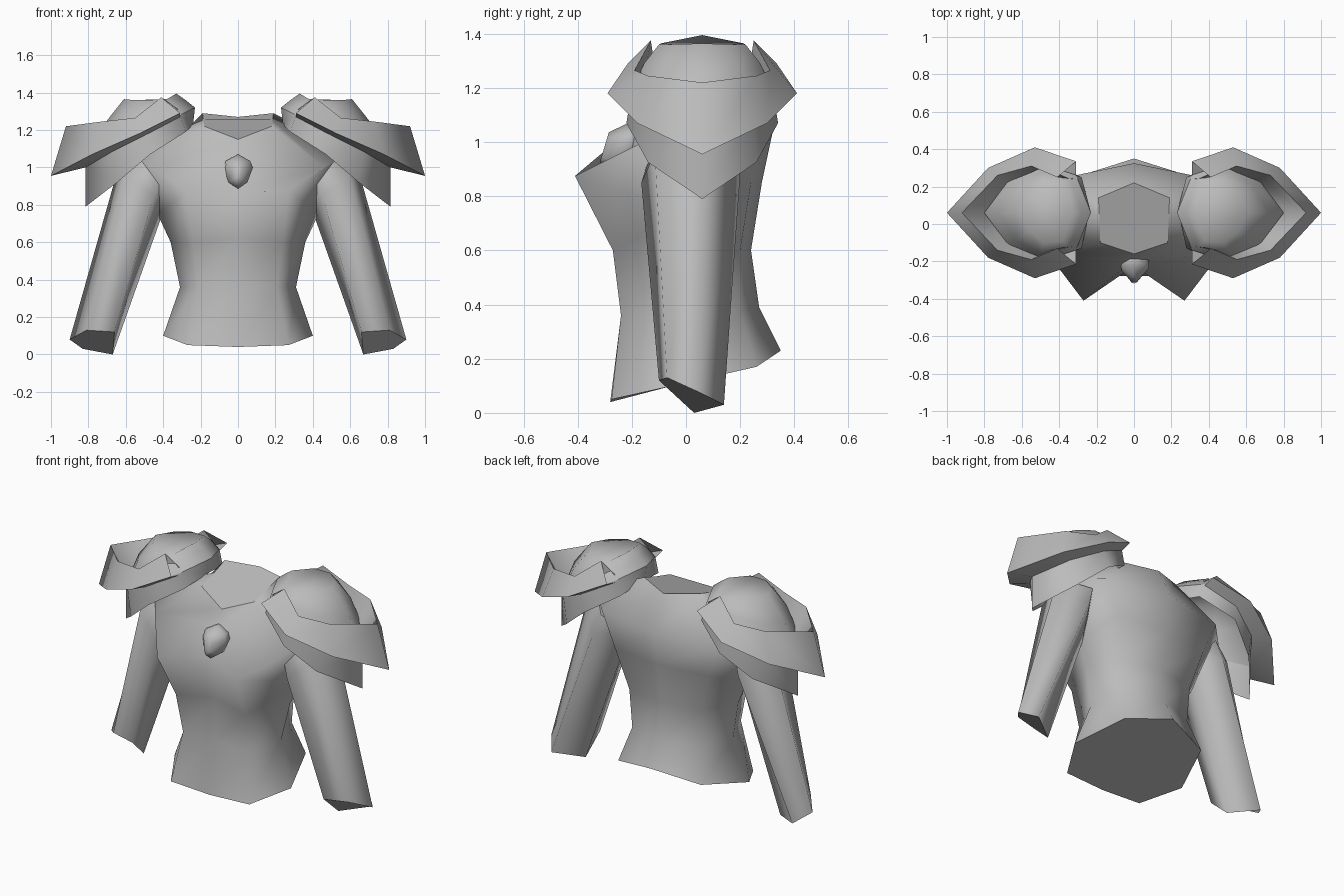
import bpy, bmesh

if "Cube" in bpy.data.objects:
    bpy.data.objects.remove(bpy.data.objects["Cube"])

grey = bpy.data.materials.new("plain grey")
grey.diffuse_color = (0.5, 0.5, 0.5, 1)
grey.use_nodes = True
grey.node_tree.nodes["Principled BSDF"].inputs["Base Color"].default_value = grey.diffuse_color


def loft(name, rings, closed=True, cap_start=False, cap_end=False, mirror=False,
         crease=(), flat_caps=True):
    """Skin matching rings into one smooth object; rings listed in crease stay sharp."""
    bm = bmesh.new()
    rows = [[bm.verts.new(p) for p in ring] for ring in rings]
    n = len(rings[0])
    for a, b in zip(rows, rows[1:]):
        for i in range(n if closed else n - 1):
            j = (i + 1) % n
            bm.faces.new((a[i], a[j], b[j], b[i])).smooth = True
    if cap_start:
        bm.faces.new(rows[0][::-1]).smooth = not flat_caps
    if cap_end:
        bm.faces.new(rows[-1]).smooth = not flat_caps
    sharp = list(crease)
    if flat_caps:
        sharp += [0] * cap_start + [len(rows) - 1] * cap_end
    for r in sharp:
        for i in range(n if closed else n - 1):
            e = bm.edges.get((rows[r][i], rows[r][(i + 1) % n]))
            if e:
                e.smooth = False
    bmesh.ops.recalc_face_normals(bm, faces=bm.faces)
    me = bpy.data.meshes.new(name)
    bm.to_mesh(me)
    bm.free()
    me.materials.append(grey)
    ob = bpy.data.objects.new(name, me)
    bpy.context.collection.objects.link(ob)
    if mirror:
        m = ob.modifiers.new("other side", 'MIRROR')
        m.use_mirror_merge = False
    return ob


def full_x(half):
    """Front-to-back half ring completed across x = 0."""
    return half + [(-x, y, z) for x, y, z in half[-2:0:-1]]


def full_y(half, closed=True):
    """Half ring given as (x, offset, z), completed across the arm line."""
    c = 0.06
    front = [(x, c - o, z) for x, o, z in half]
    back = [(x, c + o, z) for x, o, z in (half[-2:0:-1] if closed else half[-2::-1])]
    return front + back


# Torso: hem, waist, ribs, chest, shoulders, neckline
loft("torso", [full_x(r) for r in (
    [(0, -.28, .04), (.27, -.275, .05), (.40, -.05, .10), (.285, .26, .17), (0, .35, .23)],
    [(0, -.225, .36), (.21, -.24, .36), (.31, -.02, .36), (.23, .20, .37), (0, .27, .39)],
    [(0, -.22, .62), (.24, -.27, .60), (.36, .0, .60), (.25, .20, .60), (0, .24, .60)],
    [(0, -.225, .87), (.27, -.41, .875), (.43, .02, .75), (.32, .24, .85), (0, .28, .85)],
    [(0, -.19, 1.06), (.46, -.16, 1.0), (.60, .04, 1.08), (.41, .24, 1.06), (0, .325, 1.06)],
    [(0, -.16, 1.15), (.18, -.10, 1.22), (.185, .03, 1.255), (.19, .14, 1.29), (0, .22, 1.27)],
)], cap_start=True, cap_end=True)

# Sleeves, cut off at a slant at the wrist
loft("sleeves", [
    [(.38, .03, .85), (.46, .18, 1.0), (.57, .06, 1.07), (.53, -.08, 1.04), (.40, -.13, .96)],
    [(.415, .03, .72), (.50, .20, .88), (.645, .06, .98), (.595, -.115, .96), (.45, -.165, .85)],
    [(.67, .03, .0), (.83, .14, .03), (.90, .04, .08), (.81, -.07, .13), (.66, -.10, .12)],
], cap_start=True, cap_end=True, mirror=True)

# Shoulder shell: pointed skirt, rim, rounded dome
loft("shoulder_shell", [full_y(r) for r in (
    [(.24, 0, 1.23), (.28, .19, 1.19), (.47, .28, 1.07), (.64, .20, .925), (.815, 0, .79)],
    [(.23, 0, 1.32), (.31, .20, 1.28), (.50, .26, 1.19), (.68, .18, 1.10), (.815, 0, 1.01)],
    [(.28, 0, 1.36), (.345, .185, 1.325), (.50, .215, 1.29), (.63, .15, 1.25), (.725, 0, 1.22)],
    [(.33, 0, 1.395), (.38, .15, 1.365), (.48, .16, 1.36), (.56, .10, 1.36), (.61, 0, 1.365)],
)], cap_end=True, mirror=True, crease=(1,), flat_caps=False)

# Outer shoulder plate: underside, outer band and inner ledge
loft("shoulder_plate", [full_y(r, False) for r in (
    [(.31, .20, 1.27), (.50, .26, 1.17), (.68, .18, 1.08), (.815, 0, 1.0)],
    [(.31, .275, 1.29), (.53, .35, 1.18), (.78, .24, 1.07), (1.0, 0, .955)],
    [(.41, .19, 1.375), (.55, .25, 1.265), (.73, .20, 1.245), (.92, 0, 1.22)],
    [(.32, .18, 1.31), (.50, .22, 1.21), (.68, .16, 1.13), (.80, 0, 1.06)],
)], closed=False, mirror=True, crease=(1, 2))

# Faceted chest gem
gem = [(0, 1.07), (.065, 1.035), (.08, 1.0), (.05, .92), (0, .885),
       (-.05, .92), (-.08, 1.0), (-.065, 1.035)]
lean = lambda z: (1.07 - z) * .3
loft("chest_gem", [
    [(x, -.15 - lean(z), z) for x, z in gem],
    [(x, -.215 - lean(z), z) for x, z in gem],
    [(x * .3, -.285 - lean(z) * .6, .985 + (z - .985) * .6) for x, z in gem],
], cap_start=True, cap_end=True, flat_caps=False)
